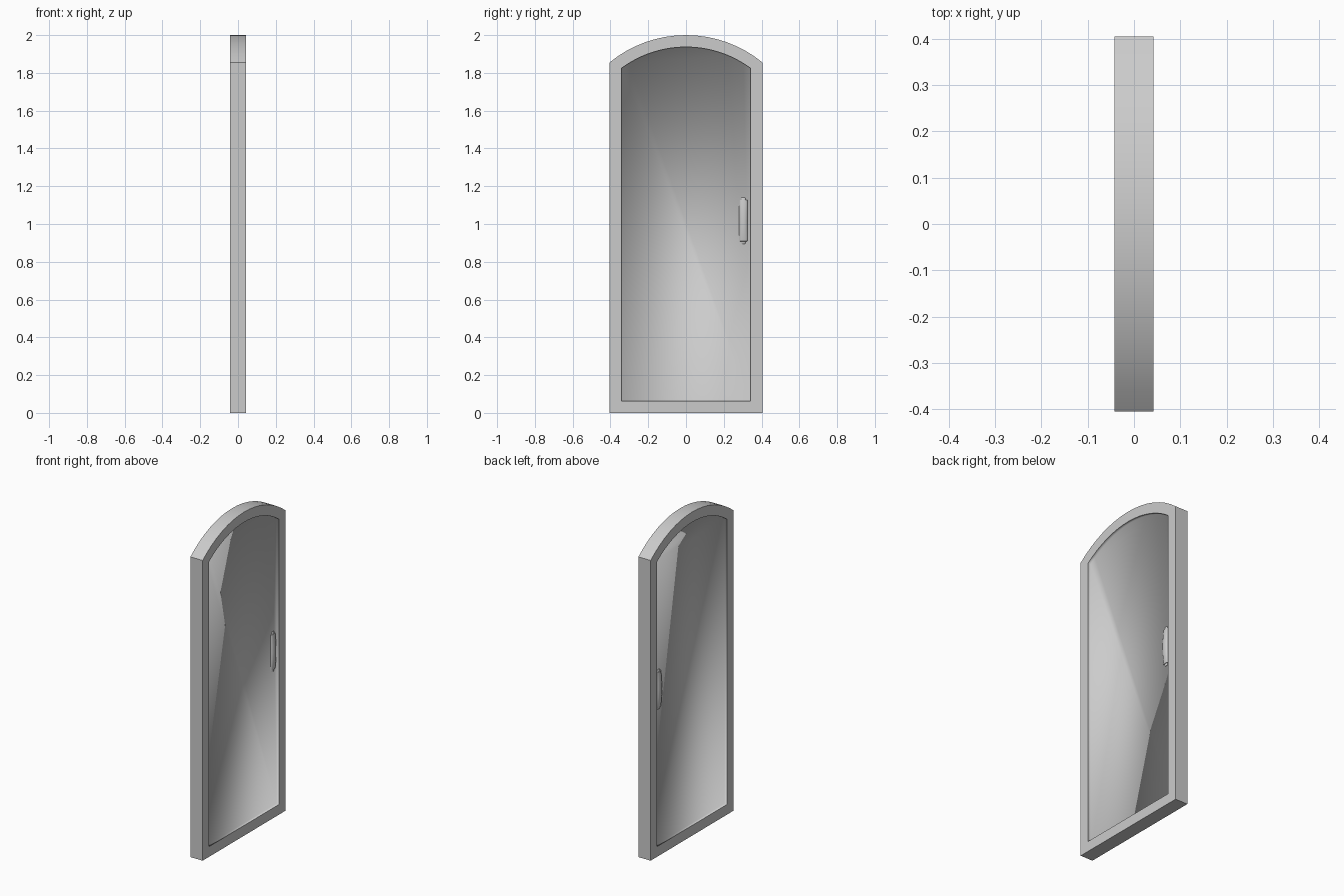
import bpy, bmesh, math

if "Cube" in bpy.data.objects:
    bpy.data.objects.remove(bpy.data.objects["Cube"])

HALF_W, HALF_T, R, CZ = 0.405, 0.042, 0.638, 1.362
BORDER, PANEL_X = 0.063, 0.024
SEGS = 16


def outline(inset):
    """Arched door outline in the YZ plane, pulled in by inset."""
    w, r = HALF_W - inset, R - inset
    a = math.asin(w / r)
    pts = [(-w, inset), (w, inset)]
    for i in range(SEGS + 1):
        t = a - 2 * a * i / SEGS
        pts.append((r * math.sin(t), CZ + r * math.cos(t)))
    return pts


def bridge(bm, a, b):
    n = len(a)
    return [bm.faces.new((a[i], a[(i + 1) % n], b[(i + 1) % n], b[i])) for i in range(n)]


def finish(bm, name):
    bmesh.ops.recalc_face_normals(bm, faces=bm.faces)
    mesh = bpy.data.meshes.new(name)
    bm.to_mesh(mesh)
    bm.free()
    obj = bpy.data.objects.new(name, mesh)
    bpy.context.collection.objects.link(obj)
    return obj


# Door slab: rings run from one panel over the frame to the other panel
bm = bmesh.new()
rings = []
for x, inset in ((PANEL_X, BORDER), (HALF_T, BORDER), (HALF_T, 0),
                 (-HALF_T, 0), (-HALF_T, BORDER), (-PANEL_X, BORDER)):
    rings.append([bm.verts.new((x, y, z)) for y, z in outline(inset)])
for a, b in zip(rings, rings[1:]):
    for f in bridge(bm, a, b):
        f.smooth = True
for ring in (rings[0], rings[-1]):
    bm.faces.new(ring).smooth = True
# Crisp frame edges and corners, soft shading inside the recess
for ring in rings[1:5]:
    for i, v in enumerate(ring):
        bm.edges.get((v, ring[(i + 1) % len(ring)])).smooth = False
for i in (0, 1, 2, -1):
    bm.edges.get((rings[2][i], rings[3][i])).smooth = False
finish(bm, "door")

# Handles: bowed half-round grips with narrow end tabs, one in each recess
HY, HZ, N = 0.304, 1.018, 10
half = [(0.123, 0.008, 0.003), (0.119, 0.011, 0.005), (0.110, 0.011, 0.006),
        (0.109, 0.021, 0.008), (0.085, 0.022, 0.012), (0.045, 0.0225, 0.016)]
stations = ([(-d, w, h) for d, w, h in half] + [(0, 0.0225, 0.0175)]
            + half[::-1])
bm = bmesh.new()
rings = []
for dz, w, h in stations:
    ring = []
    for i in range(N + 1):
        t = math.pi * i / N
        ring.append(bm.verts.new((PANEL_X + h * math.sin(t) ** 0.8 if 0 < i < N else PANEL_X,
                                  HY + w * math.cos(t), HZ + dz)))
    rings.append(ring)
for a, b in zip(rings, rings[1:]):
    bridge(bm, a, b)
bm.faces.new(rings[0])
bm.faces.new(rings[-1])
handle = finish(bm, "handles")
mirror = handle.modifiers.new("Mirror", "MIRROR")
mirror.use_axis = (True, False, False)
mirror.use_mirror_merge = False
bpy.context.view_layer.objects.active = handle
handle.select_set(True)
bpy.ops.object.shade_smooth_by_angle(angle=math.radians(40))
